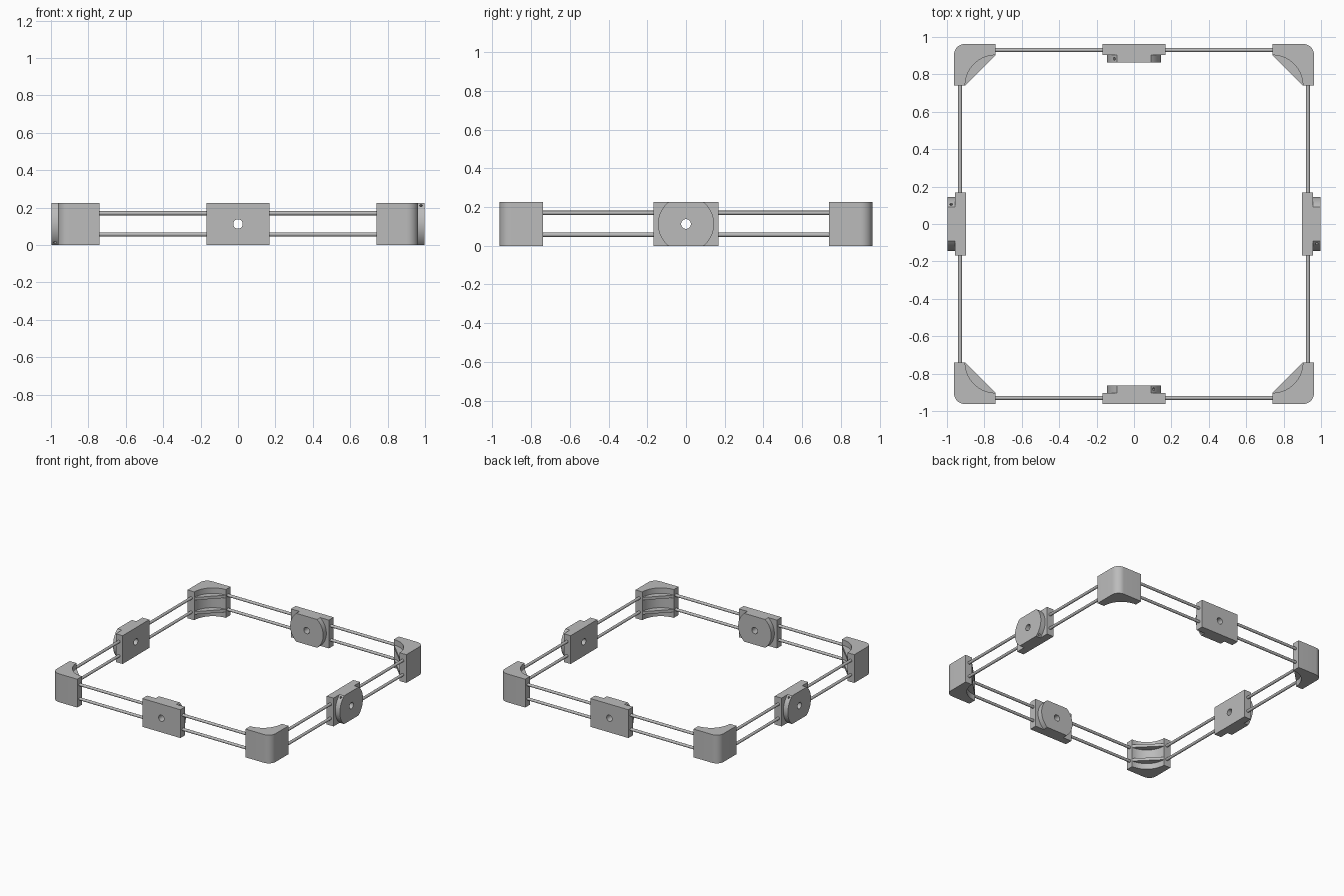
import bpy, bmesh, math
from mathutils import Matrix, Vector

cube = bpy.data.objects.get("Cube")
if cube:
    bpy.data.objects.remove(cube, do_unlink=True)

HEIGHT, MID = 0.225, 0.1125
OUT, END, WALL = 0.963, 0.74, 0.06      # corner extents and wall thickness
RAIL, RAIL_R = 0.93, 0.011
RAIL_Z = (0.057, 0.17)
DISC_R = 0.145

grey = bpy.data.materials.new("plain_grey")
grey.use_nodes = True
grey.diffuse_color = (0.5, 0.5, 0.5, 1)
grey.node_tree.nodes["Principled BSDF"].inputs["Base Color"].default_value = (0.5, 0.5, 0.5, 1)


def add_object(name, bm, matrix=Matrix()):
    bmesh.ops.recalc_face_normals(bm, faces=bm.faces)
    mesh = bpy.data.meshes.new(name)
    bm.to_mesh(mesh)
    bm.free()
    mesh.materials.append(grey)
    obj = bpy.data.objects.new(name, mesh)
    obj.matrix_world = matrix
    bpy.context.collection.objects.link(obj)
    return obj


def prism(points, low, high):
    """Extrude a flat outline from z = low to z = high."""
    bm = bmesh.new()
    face = bm.faces.new([bm.verts.new((x, y, low)) for x, y in points])
    moved = bmesh.ops.extrude_face_region(bm, geom=[face])["geom"]
    bmesh.ops.translate(bm, vec=(0, 0, high - low),
                        verts=[v for v in moved if isinstance(v, bmesh.types.BMVert)])
    return bm


def arc(cx, cy, radius, start, end, steps):
    return [(cx + radius * math.cos(a), cy + radius * math.sin(a))
            for a in (math.radians(start + (end - start) * i / steps)
                      for i in range(steps + 1))]


def cylinder(bm, radius, start, end, sides=24):
    start, end = Vector(start), Vector(end)
    axis = end - start
    turn = axis.to_track_quat('Z', 'Y').to_matrix().to_4x4()
    bmesh.ops.create_cone(bm, cap_ends=True, segments=sides, radius1=radius, radius2=radius,
                          depth=axis.length, matrix=Matrix.Translation((start + end) / 2) @ turn)


def cut(obj, bm):
    """Subtract a cutter and keep only the finished mesh."""
    cutter = add_object("cutter", bm, obj.matrix_world.copy())
    cutter.hide_render = True
    mod = obj.modifiers.new("holes", 'BOOLEAN')
    mod.operation, mod.solver, mod.object = 'DIFFERENCE', 'EXACT', cutter
    bpy.context.view_layer.update()
    result = bpy.data.meshes.new_from_object(
        obj.evaluated_get(bpy.context.evaluated_depsgraph_get()))
    obj.modifiers.clear()
    obj.data = result
    bpy.data.objects.remove(cutter, do_unlink=True)


parts = []

# Corner brackets: rounded outside, concave inside, with two chord webs at rail height
inner = OUT - WALL
bracket = ([(END, OUT)] + arc(END, END, inner - END, 90, 0, 20) + [(OUT, END)]
           + arc(OUT - WALL, OUT - WALL, WALL, 0, 90, 10))
web = arc(END, END, inner - END + 0.004, 90, 0, 20)
web[0], web[-1] = (END, inner), (inner, END)
for i, side in enumerate(("back_left", "back_right", "front_right", "front_left")):
    turn = Matrix.Rotation(i * math.pi / 2, 4, 'Z')
    parts.append(add_object(side + "_corner", prism(bracket, 0, HEIGHT), turn))
    for z, level in zip(RAIL_Z, ("lower", "upper")):
        parts.append(add_object(f"{side}_{level}_web",
                                prism(web, z - RAIL_R, z + RAIL_R), turn))

# Sides: a pair of rails and a sliding mount; discs face inward at front and back
clip = math.degrees(math.asin(MID / DISC_R))
disc_outline = (arc(0, 0, DISC_R, -clip, clip, 20)
                + arc(0, 0, DISC_R, 180 - clip, 180 + clip, 20))
upright = Matrix.Rotation(math.pi / 2, 4, 'X')
sides = (("front", 0, (0, -0.933), (0, -RAIL)), ("back", 180, (0, 0.933), (0, RAIL)),
         ("left", -90, (0.928, 0), (RAIL, 0)), ("right", 90, (-0.928, 0), (-RAIL, 0)))
for side, angle, place, rail in sides:
    turn = Matrix.Rotation(math.radians(angle), 4, 'Z')
    for z, level in zip(RAIL_Z, ("lower", "upper")):
        bm = bmesh.new()
        cylinder(bm, RAIL_R, (-0.92, 0, z), (0.92, 0, z))
        parts.append(add_object(f"{side}_{level}_rail", bm,
                                Matrix.Translation((*rail, 0)) @ turn))

    base = Matrix.Translation((*place, MID)) @ turn
    bm = bmesh.new()
    bmesh.ops.create_cube(bm, size=1, matrix=Matrix.Diagonal((0.335, 0.06, HEIGHT, 1)))
    plate = add_object(side + "_mount_plate", bm, base)
    bm = prism(disc_outline, -0.07, -0.03)
    bmesh.ops.transform(bm, matrix=upright, verts=bm.verts)
    disc = add_object(side + "_mount_disc", bm, base)

    # Centre bore through both, small radial screw holes in the disc rim
    for obj in (plate, disc):
        bm = bmesh.new()
        cylinder(bm, 0.025, (0, -0.2, 0), (0, 0.2, 0), 32)
        if obj is disc:
            for s in (1, -1):
                cylinder(bm, 0.008, (s * 0.07, 0.05, s * 0.066),
                         (s * 0.14, 0.05, s * 0.132), 12)
        cut(obj, bm)
        parts.append(obj)

# Smooth the curved surfaces, keeping hard edges
bpy.ops.object.select_all(action='DESELECT')
for obj in parts:
    obj.select_set(True)
bpy.context.view_layer.objects.active = parts[0]
bpy.ops.object.shade_smooth_by_angle(angle=math.radians(30))
